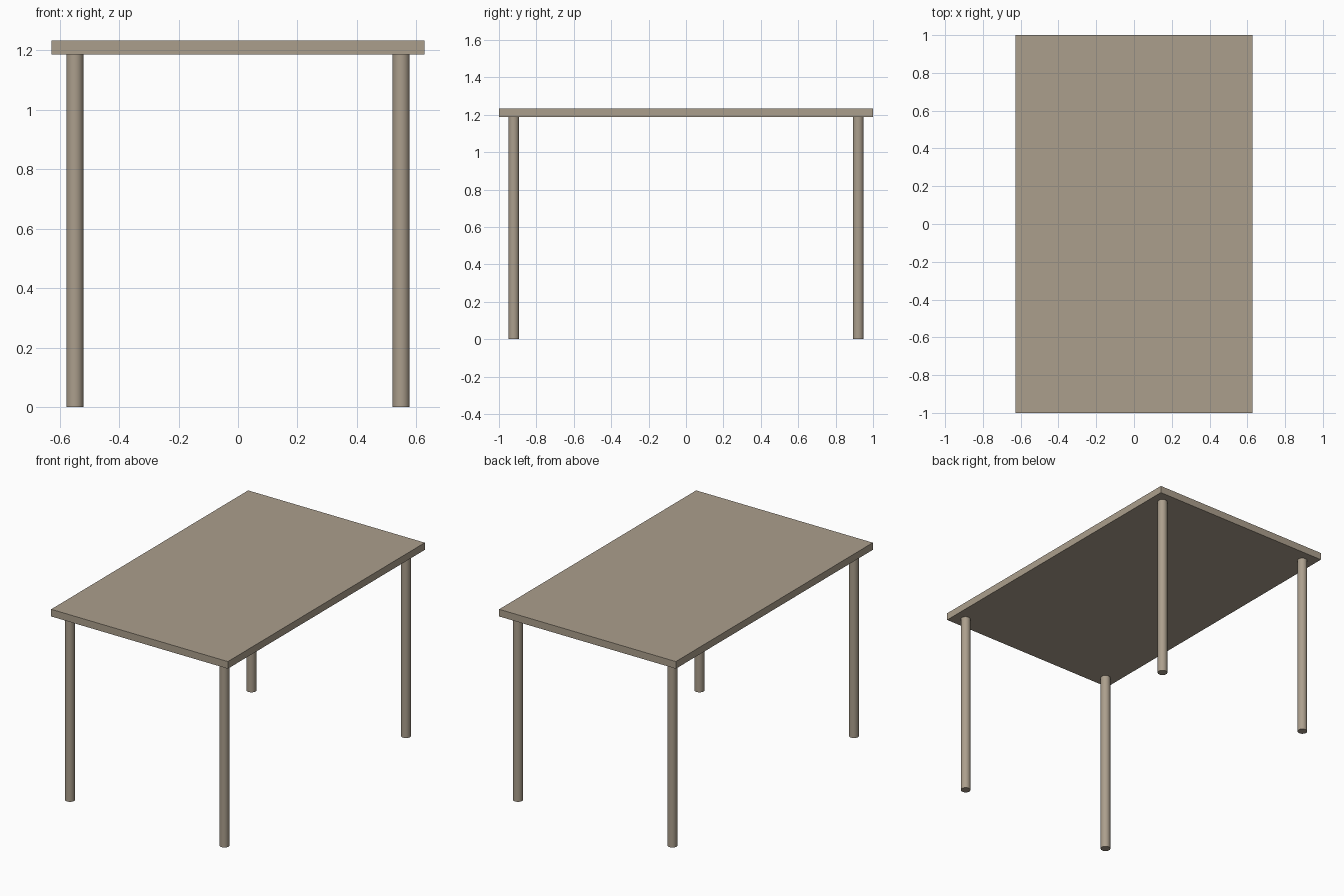
import bpy

if "Cube" in bpy.data.objects:
    bpy.data.objects.remove(bpy.data.objects["Cube"])

TOP_Z, THICK = 1.233, 0.046
HALF_X, HALF_Y = 0.628, 1.0
LEG_X, LEG_Y, LEG_R = 0.549, 0.921, 0.029
LEG_H = TOP_Z - THICK

wood = bpy.data.materials.new("wood")
wood.diffuse_color = (0.41, 0.345, 0.265, 1)
wood.use_nodes = True
wood.node_tree.nodes["Principled BSDF"].inputs["Base Color"].default_value = wood.diffuse_color

# Table top: flat slab
bpy.ops.mesh.primitive_cube_add(size=1, location=(0, 0, TOP_Z - THICK / 2))
top = bpy.context.object
top.name = "table_top"
top.scale = (2 * HALF_X, 2 * HALF_Y, THICK)
bpy.ops.object.transform_apply(location=False, rotation=False, scale=True)
top.data.materials.append(wood)

# Four round legs near the corners
for y_name, sy in (("front", -1), ("back", 1)):
    for x_name, sx in (("left", -1), ("right", 1)):
        bpy.ops.mesh.primitive_cylinder_add(
            vertices=32, radius=LEG_R, depth=LEG_H,
            location=(sx * LEG_X, sy * LEG_Y, LEG_H / 2))
        leg = bpy.context.object
        leg.name = f"{y_name}_{x_name}_leg"
        leg.data.materials.append(wood)
        bpy.ops.object.shade_smooth_by_angle()
